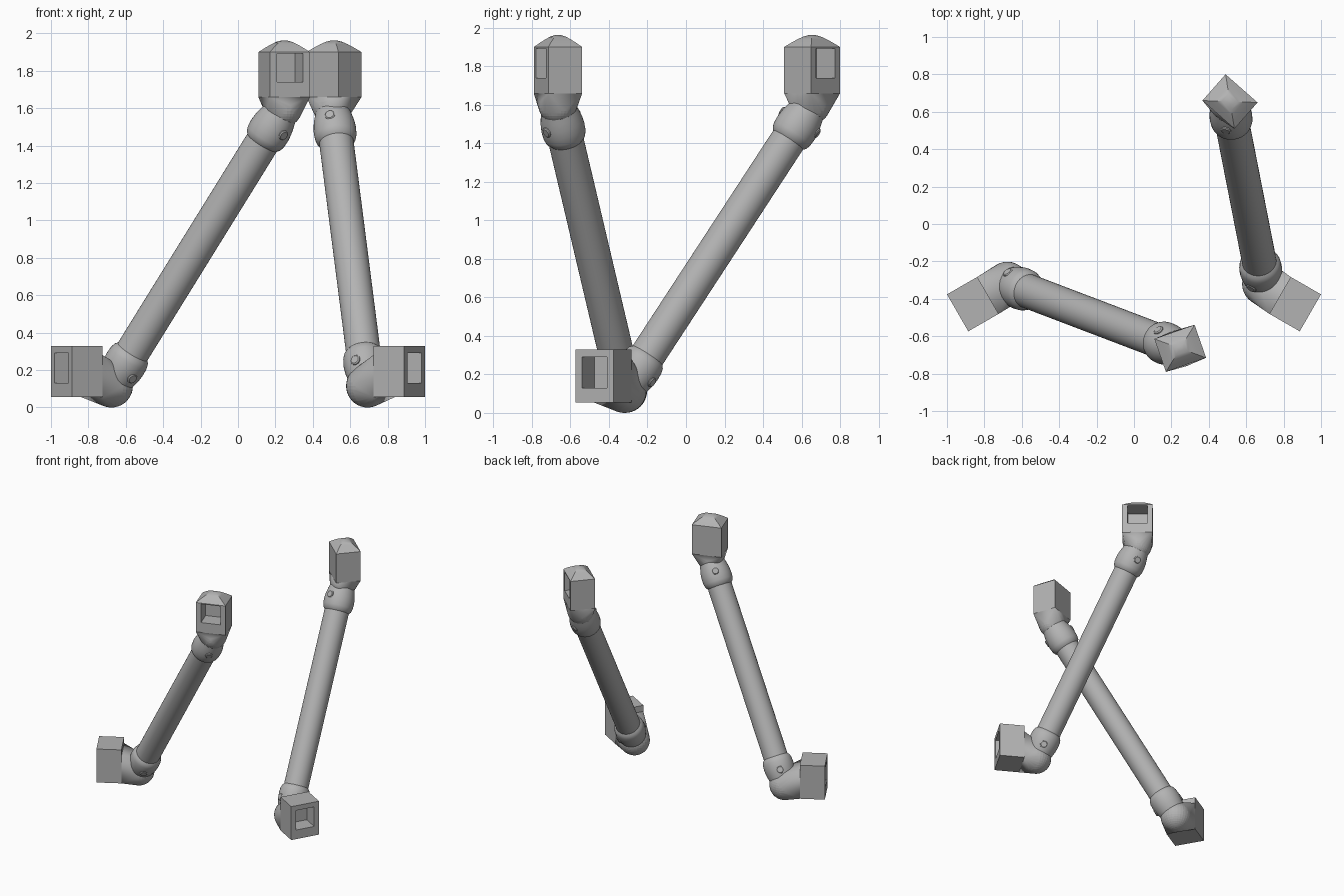
import bpy, bmesh, math
from mathutils import Vector

cube = bpy.data.objects.get("Cube")
if cube:
    bpy.data.objects.remove(cube, do_unlink=True)

GREY = (0.45, 0.45, 0.45, 1.0)
mat = bpy.data.materials.new("plain grey")
mat.use_nodes = True
mat.diffuse_color = GREY
mat.node_tree.nodes["Principled BSDF"].inputs["Base Color"].default_value = GREY

WIDTH, DEPTH = 0.228, 0.187
Z = Vector((0, 0, 1))


def finish(bm, name):
    bmesh.ops.recalc_face_normals(bm, faces=bm.faces)
    mesh = bpy.data.meshes.new(name)
    bm.to_mesh(mesh)
    bm.free()
    obj = bpy.data.objects.new(name, mesh)
    bpy.context.collection.objects.link(obj)
    mesh.materials.append(mat)
    bpy.ops.object.select_all(action='DESELECT')
    obj.select_set(True)
    bpy.context.view_layer.objects.active = obj
    bpy.ops.object.shade_smooth_by_angle(angle=math.radians(32))
    return obj


def loft(name, rings, caps=(True, True)):
    """Skin a row of point rings."""
    bm = bmesh.new()
    loops = [[bm.verts.new(p) for p in ring] for ring in rings]
    for a, b in zip(loops, loops[1:]):
        for i in range(len(a)):
            j = (i + 1) % len(a)
            bm.faces.new((a[i], a[j], b[j], b[i]))
    for wanted, loop in zip(caps, (loops[0], loops[-1])):
        if wanted:
            bm.faces.new(loop)
    return finish(bm, name)


def bracket(name, face, normal, bottom, top, window, ball, radius, roof):
    """Box with a recessed window, a neck blended into the elbow ball."""
    face = Vector((*face, 0))
    n = Vector((*normal, 0)).normalized()
    w = Z.cross(n)

    def rect(width, depth, z0, z1):
        return [face + w * x - n * depth + Z * z for x, z in
                ((-width / 2, z0), (width / 2, z0), (width / 2, z1), (-width / 2, z1))]

    def slab(scale, z):
        mid = face - n * DEPTH / 2 + Z * z
        return [mid + w * x * WIDTH * scale / 2 + n * y * DEPTH * scale / 2
                for x, y in ((-1, -1), (1, -1), (1, 1), (-1, 1))]

    loft(name + "_block", [rect(WIDTH, DEPTH, bottom, top), rect(WIDTH, 0, bottom, top),
                           rect(0.15, 0, *window), rect(0.15, 0.13, *window)])
    # neck is the hull of one block side and the ball
    bm = bmesh.new()
    bmesh.ops.create_uvsphere(bm, u_segments=32, v_segments=20, radius=radius)
    bmesh.ops.translate(bm, verts=bm.verts, vec=ball)
    side = slab(1, bottom) if roof else rect(WIDTH, DEPTH, bottom, top - 0.05)
    for p in side:
        bm.verts.new(p)
    hull = bmesh.ops.convex_hull(bm, input=bm.verts)
    inside = {g for g in hull["geom_interior"] if isinstance(g, bmesh.types.BMVert)}
    bmesh.ops.delete(bm, geom=list(inside), context='VERTS')
    finish(bm, name + "_neck")
    # soft pyramid cap
    if roof:
        steps = ((1, 0), (0.75, 0.022), (0.5, 0.042), (0.3, 0.055), (0.12, 0.062))
        loft(name + "_roof", [slab(s, top + h) for s, h in steps], (False, True))


def frame(axis):
    u = axis.orthogonal().normalized()
    return u, axis.cross(u)


def tube(name, start, axis, profile, sides=40):
    u, v = frame(axis)
    loft(name, [[start + axis * s + (u * math.cos(a) + v * math.sin(a)) * r
                 for a in (i * math.tau / sides for i in range(sides))]
                for s, r in profile])


def pin(name, center, axis, hint):
    """Small round pin standing out from a collar."""
    d = Vector(hint)
    d = (d - axis * d.dot(axis)).normalized()
    tube(name, center, d, ((0.05, 0.028), (0.112, 0.028), (0.117, 0.022)), 20)


COLLAR = ((0.02, 0.09), (0.06, 0.101), (0.1, 0.11), (0.14, 0.114),
          (0.18, 0.112), (0.205, 0.105), (0.22, 0.092))


def strut(side, low, high, low_face, low_normal, high_face, high_normal, low_hint, high_hint):
    low, high = Vector(low), Vector(high)
    axis = (high - low).normalized()
    length = (high - low).length
    tube(side + "_tube", low, axis, ((0.05, 0.092), (length - 0.05, 0.092)))
    ends = (("lower", low, axis, low_hint), ("upper", high, -axis, high_hint))
    for end, ball, inward, hint in ends:
        tube(f"{side}_{end}_collar", ball, inward, COLLAR)
        for label, sign in (("a", 1), ("b", -1)):
            pin(f"{side}_{end}_pin_{label}", ball + inward * 0.11, axis, Vector(hint) * sign)
    bracket(side + "_lower_bracket", low_face, low_normal, 0.055, 0.33,
            (0.13, 0.29), low, 0.115, False)
    bracket(side + "_upper_bracket", high_face, high_normal, 1.66, 1.9,
            (1.74, 1.892), high, 0.1, True)


strut("right", (-0.677, -0.317, 0.115), (0.243, -0.667, 1.6),
      (-0.943, -0.475), (-0.87, -0.5), (0.278, -0.753), (0.33, -0.944),
      (-0.3, 0.4, 0.2), (-0.3, 0.5, 0.5))
strut("left", (0.693, -0.32, 0.115), (0.503, 0.65, 1.6),
      (0.943, -0.475), (0.87, -0.5), (0.575, 0.725), (0.66, 0.75),
      (-0.5, -0.76, 0.45), (-0.26, -0.55, 0.9))
